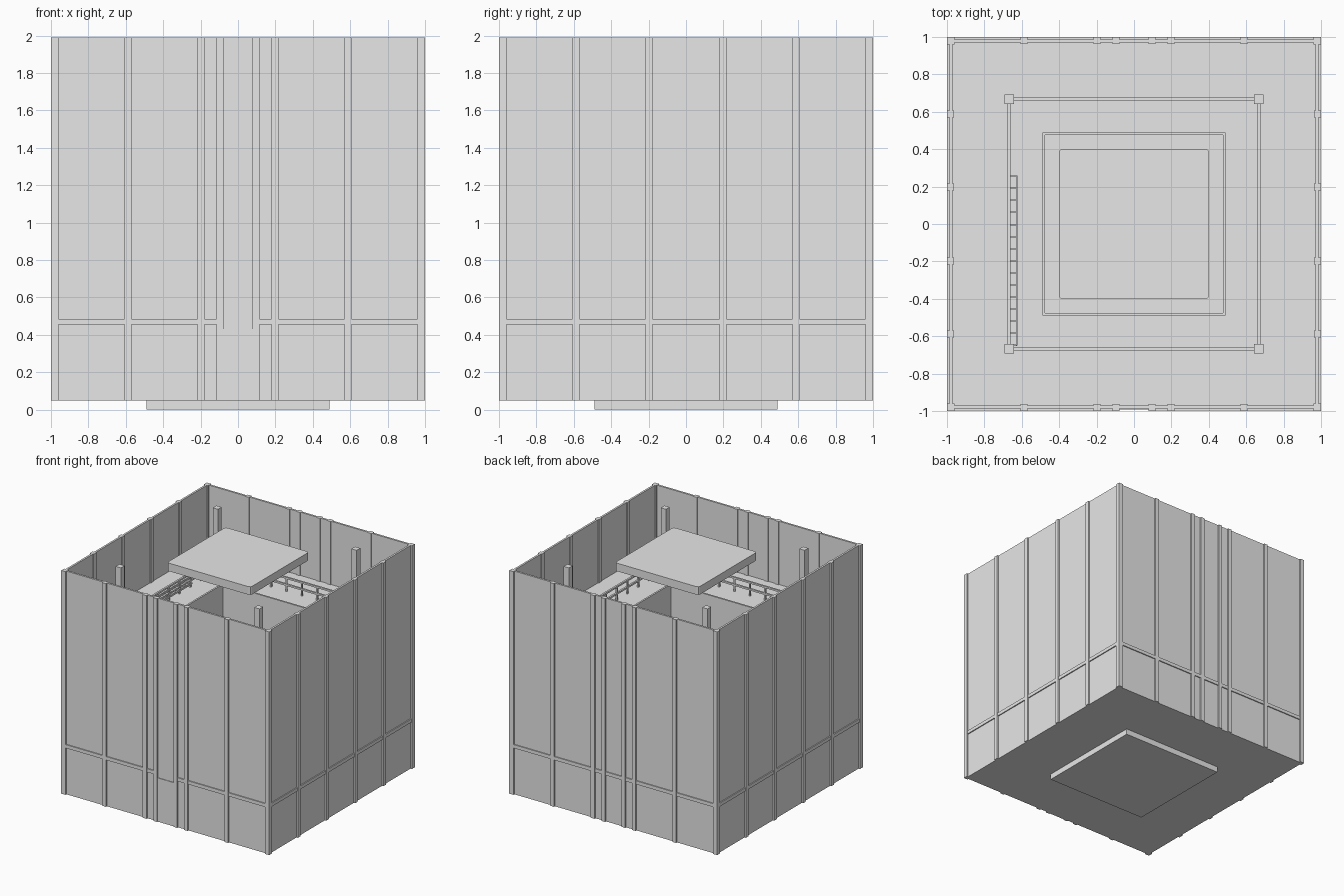
import bpy, bmesh, math

if "Cube" in bpy.data.objects:
    bpy.data.objects.remove(bpy.data.objects["Cube"])

grey = bpy.data.materials.new("plain_grey")
grey.diffuse_color = (0.8, 0.8, 0.8, 1)
grey.use_nodes = True
grey.node_tree.nodes["Principled BSDF"].inputs["Base Color"].default_value = grey.diffuse_color

BASE, TOP, DECK = 0.05, 1.99, 1.44


def build(name, boxes):
    """One object from (x0, x1, y0, y1, z0, z1) boxes."""
    bm = bmesh.new()
    for x0, x1, y0, y1, z0, z1 in boxes:
        verts = bmesh.ops.create_cube(bm, size=1)["verts"]
        for v in verts:
            v.co = (x1 if v.co.x > 0 else x0,
                    y1 if v.co.y > 0 else y0,
                    z1 if v.co.z > 0 else z0)
    mesh = bpy.data.meshes.new(name)
    bm.to_mesh(mesh)
    bm.free()
    mesh.materials.append(grey)
    obj = bpy.data.objects.new(name, mesh)
    bpy.context.collection.objects.link(obj)
    return obj


def on_side(side, a0, a1, d0, d1, z0, z1):
    """Box on one side: a runs along the wall, d is distance from centre."""
    if side == "front":
        return (a0, a1, -d1, -d0, z0, z1)
    if side == "back":
        return (a0, a1, d0, d1, z0, z1)
    if side == "left":
        return (-d1, -d0, a0, a1, z0, z1)
    return (d0, d1, a0, a1, z0, z1)


def ring(inner, outer, z0, z1):
    """Square frame of four boxes."""
    return [(-outer, outer, -outer, -inner, z0, z1), (-outer, outer, inner, outer, z0, z1),
            (-outer, -inner, -inner, inner, z0, z1), (inner, outer, -inner, inner, z0, z1)]


SIDES = ("front", "back", "left", "right")

# Outer walls and ground slab
build("outer_walls", ring(0.97, 0.987, BASE, TOP))
build("base_slab", [(-0.987, 0.987, -0.987, 0.987, BASE, BASE + 0.03)])

# Corner posts and wall battens showing on both wall faces
build("wall_corners", [(min(sx, sx * 0.96), max(sx, sx * 0.96),
                        min(sy, sy * 0.96), max(sy, sy * 0.96), BASE, TOP)
                       for sx in (-1, 1) for sy in (-1, 1)])
battens, bands = [], []
for side in SIDES:
    spots = [0.588, 0.198] + ([0.096] if side in ("front", "back") else [])
    for s in spots:
        for c in (-s, s):
            battens.append(on_side(side, c - 0.018, c + 0.018, 0.963, 1.0, BASE, TOP))
    # Horizontal band, left open above the front door
    spans = [(-0.96, -0.08), (0.08, 0.96)] if side == "front" else [(-0.96, 0.96)]
    bands += [on_side(side, a, b, 0.975, 0.996, 0.455, 0.485) for a, b in spans]
build("wall_battens", battens)
build("wall_bands", bands)

# Door panel in the front wall
build("front_door", [(-0.078, 0.078, -0.992, -0.965, BASE, 0.43)])

# Raised deck around the shaft opening
build("raised_deck", ring(0.48, 0.972, DECK - 0.03, DECK))

# Shaft lining and its projecting floor
build("shaft_lining", ring(0.475, 0.49, 0.0, DECK + 0.01))
build("shaft_floor", [(-0.48, 0.48, -0.48, 0.48, 0.0, 0.03)])

# Tall posts at the corners of the railing
R = 0.667
build("railing_posts", [(x - 0.025, x + 0.025, y - 0.025, y + 0.025, DECK, TOP)
                        for x in (-R, R) for y in (-R, R)])

# Railing on four sides: top rail, middle rail, balusters
rails = []
for side in SIDES:
    for z in (DECK + 0.05, DECK + 0.11):
        rails.append(on_side(side, -R, R, R - 0.008, R + 0.008, z, z + 0.015))
    for i in range(-4, 5):
        a = i * 0.148
        rails.append(on_side(side, a - 0.007, a + 0.007, R - 0.006, R + 0.006, DECK, DECK + 0.11))
build("railing", rails)

# Sliding gate along the left railing
gate = [(-0.632, -0.622, -0.65, 0.26, z, z + 0.015) for z in (DECK + 0.05, DECK + 0.11)]
for i in range(15):
    y = 0.255 - i * 0.0645
    gate.append((-0.66, -0.625, y - 0.004, y + 0.004, DECK + 0.05, DECK + 0.065))
build("sliding_gate", gate)

# Hanging top panel with softened corners
panel = build("top_panel", [(-0.402, 0.402, -0.402, 0.402, TOP - 0.07, TOP)])
bm = bmesh.new()
bm.from_mesh(panel.data)
upright = [e for e in bm.edges if abs(e.verts[0].co.z - e.verts[1].co.z) > 0.01]
bmesh.ops.bevel(bm, geom=upright, offset=0.022, segments=2, profile=0.5, affect='EDGES')
bm.to_mesh(panel.data)
bm.free()
